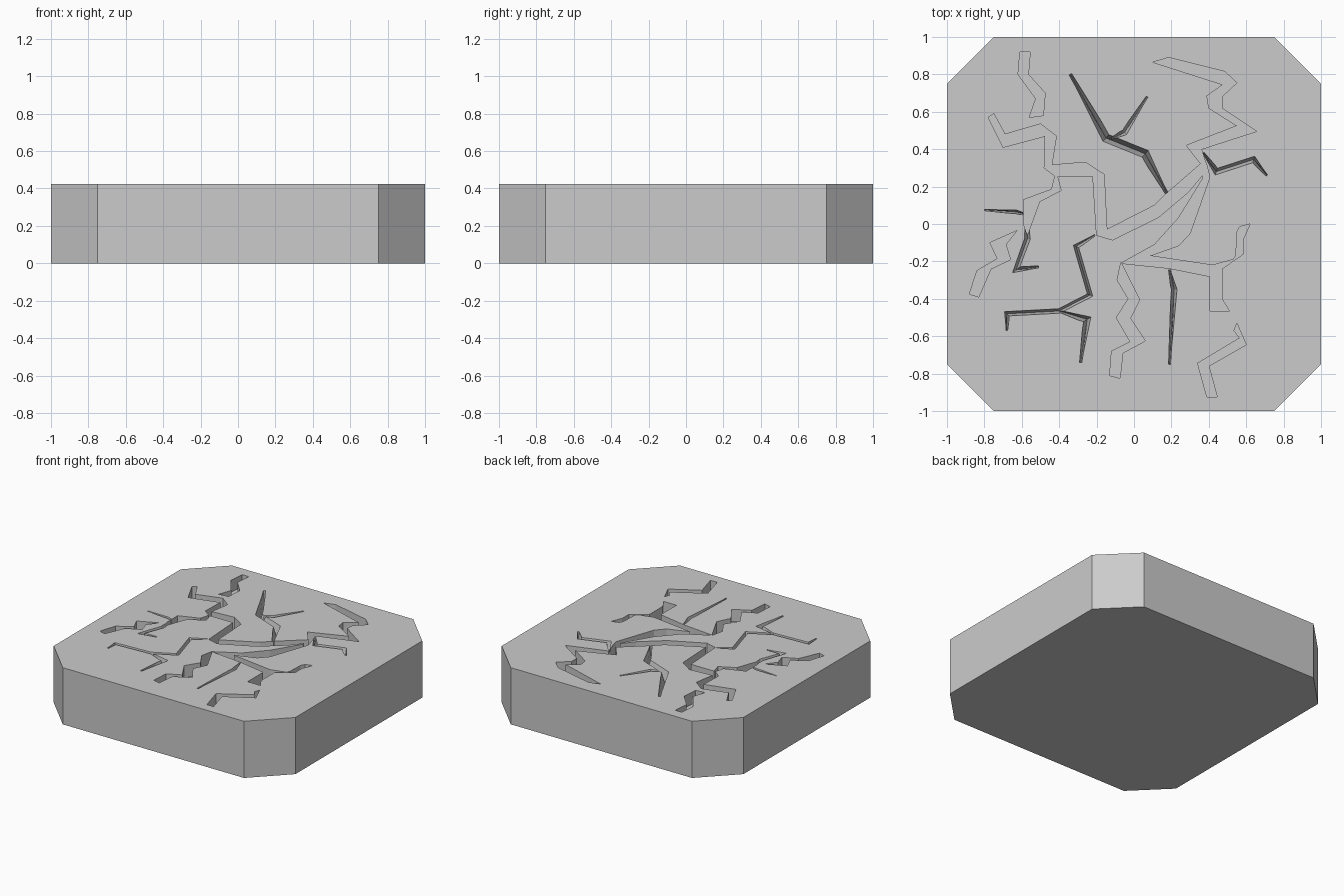
import bpy, bmesh
from mathutils import Vector

if "Cube" in bpy.data.objects:
    bpy.data.objects.remove(bpy.data.objects["Cube"])

TOP = 0.424      # height of the slab
DEPTH = 0.09     # depth of the cracks


def make_object(name, bm):
    bmesh.ops.recalc_face_normals(bm, faces=bm.faces)
    mesh = bpy.data.meshes.new(name)
    bm.to_mesh(mesh)
    bm.free()
    obj = bpy.data.objects.new(name, mesh)
    bpy.context.collection.objects.link(obj)
    return obj


def prism(name, outline, z0, z1):
    bm = bmesh.new()
    face = bm.faces.new([bm.verts.new((x, y, z0)) for x, y in outline])
    ext = bmesh.ops.extrude_face_region(bm, geom=[face])
    verts = [v for v in ext["geom"] if isinstance(v, bmesh.types.BMVert)]
    bmesh.ops.translate(bm, verts=verts, vec=(0, 0, z1 - z0))
    bmesh.ops.triangulate(bm, faces=[f for f in bm.faces if len(f.verts) > 4])
    return make_object(name, bm)


def groove(name, path, width):
    """V-shaped wedge swept along a path, narrowing to both tips."""
    pts = [Vector(p) for p in path]
    bm = bmesh.new()
    rings = []
    for i, p in enumerate(pts):
        a = (p - pts[i - 1]).normalized() if i else None
        b = (pts[i + 1] - p).normalized() if i < len(pts) - 1 else None
        d = ((a or b) + (b or a)).normalized()
        w = width / 2 * (1 if a and b else 0.35)
        n = Vector((-d.y, d.x)) * w / max(0.6, d.dot(a or b))
        s = 1 + 0.02 / DEPTH
        rings.append([bm.verts.new((*(p + n * s), TOP + 0.02)),
                      bm.verts.new((*(p - n * s), TOP + 0.02)),
                      bm.verts.new((*p, TOP - DEPTH))])
    for r, q in zip(rings, rings[1:]):
        for k in range(3):
            m = (k + 1) % 3
            bm.faces.new((r[k], r[m], q[m], q[k]))
    bm.faces.new(rings[0])
    bm.faces.new(rings[-1])
    bmesh.ops.triangulate(bm, faces=bm.faces)
    return make_object(name, bm)


# Slab with clipped corners
c = 0.75
slab = prism("stone_slab", [(-c, -1), (c, -1), (1, -c), (1, c),
                            (c, 1), (-c, 1), (-1, c), (-1, -c)], 0, TOP)

# Wide flat-bottomed cracks, given by their outlines
wide = {}
wide["main"] = [
    (-.75, .59), (-.69, .48), (-.5, .535), (-.415, .47), (-.44, .315), (-.26, .33),
    (-.16, .265), (-.145, -.03), (.11, .1), (.17, .16), (.36, .325), (.39, .29),
    (.29, .17), (.13, .035), (-.115, -.085), (-.2, -.06), (-.22, .255),
    (-.42, .255), (-.48, .3), (-.475, .47), (-.7, .41), (-.78, .57)]
wide["upper_right"] = [
    (.1, .865), (.185, .89), (.485, .815), (.55, .755), (.47, .68), (.47, .62),
    (.655, .495), (.36, .4), (.395, .29), (.362, .315), (.28, .42), (.55, .525),
    (.4, .62), (.39, .685), (.475, .745)]
wide["lower_right"] = [
    (.362, .315), (.385, .33), (.405, .25), (.3, -.05), (.24, -.115), (.085, -.17),
    (.42, -.22), (.53, -.19), (.545, -.17), (.55, -.045), (.565, -.015), (.62, 0),
    (.585, -.08), (.585, -.16), (.47, -.24), (.47, -.4), (.51, -.465),
    (.405, -.465), (.405, -.28), (.19, -.237), (-.07, -.21), (.11, -.11),
    (.24, .035), (.366, .24)]
wide["bottom"] = [
    (-.07, -.205), (.03, -.405), (-.02, -.505), (.06, -.625), (-.06, -.69),
    (-.075, -.825), (-.13, -.81), (-.12, -.68), (-.02, -.63), (-.095, -.5),
    (-.03, -.4), (-.09, -.3)]
wide["upper_left"] = [
    (-.61, .92), (-.555, .92), (-.565, .8), (-.475, .7), (-.485, .58),
    (-.56, .57), (-.525, .67), (-.62, .8)]
wide["left"] = [
    (-.42, .265), (-.41, .255), (-.39, .18), (-.505, .12), (-.57, -.06),
    (-.59, 0), (-.59, .13), (-.44, .185)]
wide["lower_left"] = [
    (-.625, -.035), (-.685, -.11), (-.66, -.19), (-.765, -.24), (-.83, -.39),
    (-.88, -.375), (-.84, -.25), (-.73, -.185), (-.77, -.1)]
wide["corner"] = [
    (.55, -.53), (.6, -.645), (.4, -.76), (.445, -.925), (.39, -.925),
    (.34, -.745), (.565, -.61), (.535, -.57)]
cutters = [prism("crack_" + n, o, TOP - DEPTH, TOP + 0.03) for n, o in wide.items()]

# Narrow V-shaped cracks, given by centre lines
narrow = [
    ([(-.34, .8), (-.15, .46), (.06, .375), (.175, .165)], .045),
    ([(-.13, .45), (-.05, .49), (.07, .68)], .03),
    ([(-.21, -.06), (-.31, -.12), (-.235, -.38), (-.4, -.465), (-.68, -.48), (-.68, -.57)], .024),
    ([(-.4, -.465), (-.25, -.51), (-.285, -.74)], .035),
    ([(.19, -.245), (.215, -.35), (.19, -.75)], .03),
    ([(.37, .38), (.44, .28), (.64, .345), (.71, .26)], .03),
    ([(-.57, .05), (-.57, -.08), (-.63, -.245), (-.51, -.23)], .03),
    ([(-.8, .075), (-.63, .065), (-.57, .05)], .02)]
cutters += [groove("fissure_%d" % i, p, w) for i, (p, w) in enumerate(narrow)]

# Carve every crack out of the slab, then discard the cutters
bpy.context.view_layer.objects.active = slab
for cut in cutters:
    cut.hide_render = True
    mod = slab.modifiers.new("carve", "BOOLEAN")
    mod.operation = "DIFFERENCE"
    mod.solver = "EXACT"
    mod.object = cut
    bpy.ops.object.modifier_apply(modifier=mod.name)
for cut in cutters:
    bpy.data.objects.remove(cut)
